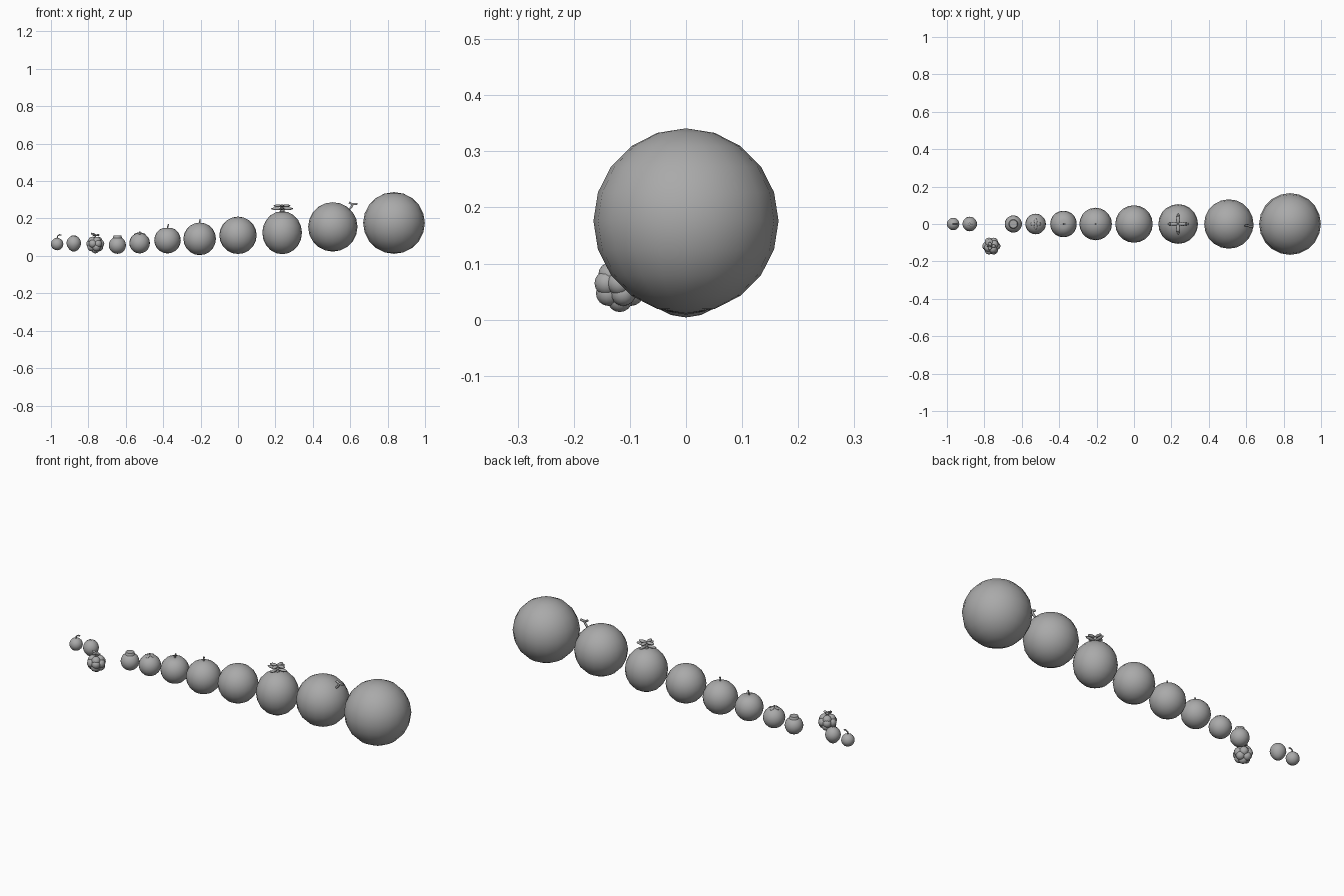
import bpy, bmesh, math
from mathutils import Matrix

if "Cube" in bpy.data.objects:
    bpy.data.objects.remove(bpy.data.objects["Cube"])

# dark grey shared by every part
grey = bpy.data.materials.new("dark_grey")
grey.diffuse_color = (0.4, 0.4, 0.4, 1)
grey.use_nodes = True
grey.node_tree.nodes["Principled BSDF"].inputs["Base Color"].default_value = grey.diffuse_color


def finish(bm, name):
    me = bpy.data.meshes.new(name)
    bmesh.ops.recalc_face_normals(bm, faces=bm.faces)
    for f in bm.faces:
        f.smooth = True
    bm.to_mesh(me)
    bm.free()
    me.materials.append(grey)
    ob = bpy.data.objects.new(name, me)
    bpy.context.collection.objects.link(ob)
    return ob


def ball(bm, x, y, z, r, rz=None, seg=20, rings=10):
    m = Matrix.Translation((x, y, z)) @ Matrix.Diagonal((r, r, rz or r, 1))
    return bmesh.ops.create_uvsphere(bm, u_segments=seg, v_segments=rings, radius=1, matrix=m)["verts"]


def fruit(name, x, z, r, rz=None, shape=None):
    bm = bmesh.new()
    for v in ball(bm, x, 0, z, r, rz):
        if shape:
            k = shape((v.co.z - z) / (rz or r))
            v.co.x = x + (v.co.x - x) * k
            v.co.y *= k
    return finish(bm, name)


def tube(name, pts, r):
    # swept stem
    cu = bpy.data.curves.new(name, "CURVE")
    cu.dimensions = "3D"
    cu.bevel_depth = r
    cu.bevel_resolution = 1
    cu.use_fill_caps = True
    cu.materials.append(grey)
    sp = cu.splines.new("POLY")
    sp.points.add(len(pts) - 1)
    for p, c in zip(sp.points, pts):
        p.co = (*c, 1)
    ob = bpy.data.objects.new(name, cu)
    bpy.context.collection.objects.link(ob)
    return ob


def leaves(name, origin, n, length, width, rise, thick=0.003, turn=0.0):
    # ring of flattened leaf blades around a centre
    bm = bmesh.new()
    for i in range(n):
        m = (Matrix.Translation(origin) @ Matrix.Rotation(turn + i * math.tau / n, 4, "Z")
             @ Matrix.Rotation(-rise, 4, "Y") @ Matrix.Translation((length / 2, 0, 0))
             @ Matrix.Diagonal((length / 2, width / 2, thick, 1)))
        bmesh.ops.create_uvsphere(bm, u_segments=8, v_segments=6, radius=1, matrix=m)
    return finish(bm, name)


# cherry
fruit("cherry", -0.967, 0.063, 0.033)
tube("cherry_stem", [(-0.967, 0, 0.093), (-0.965, 0, 0.106), (-0.955, 0, 0.113), (-0.944, 0, 0.112)], 0.0035)

# strawberry, narrowing downwards
fruit("strawberry", -0.878, 0.066, 0.039, 0.043, lambda t: 1 + 0.13 * min(t, 0))
leaves("strawberry_cap", (-0.878, 0, 0.108), 5, 0.018, 0.012, -0.25)

# grape cluster: stacked rings of berries
bm = bmesh.new()
gx, gy = -0.763, -0.118
for n, ring, z, turn in ((1, 0, 0.036, 0), (4, 0.021, 0.047, 0.3), (6, 0.026, 0.065, 0),
                         (4, 0.018, 0.08, 0.5)):
    for i in range(n):
        a = turn + i * math.tau / n
        ball(bm, gx + ring * math.cos(a), gy + ring * math.sin(a), z, 0.0225, seg=14, rings=8)
finish(bm, "grapes")
tube("grape_stem", [(gx, gy, 0.095), (gx, gy, 0.112), (gx - 0.01, gy, 0.117), (gx - 0.022, gy, 0.12)], 0.005)
leaves("grape_leaf", (gx, gy, 0.11), 3, 0.024, 0.018, 0.1, 0.005)

# knobbed orange
fruit("orange", -0.645, 0.057, 0.046)
bm = bmesh.new()
bmesh.ops.create_cone(bm, cap_ends=True, segments=20, radius1=0.026, radius2=0.021, depth=0.016,
                      matrix=Matrix.Translation((-0.645, 0, 0.1)))
ob = finish(bm, "orange_knob")
bpy.context.view_layer.objects.active = ob
ob.select_set(True)
bpy.ops.object.shade_smooth_by_angle(angle=0.6)

# persimmon
fruit("persimmon", -0.526, 0.068, 0.055)
leaves("persimmon_cap", (-0.526, 0, 0.125), 4, 0.032, 0.018, -0.3)
tube("persimmon_stem", [(-0.526, 0, 0.12), (-0.526, 0, 0.131)], 0.004)

# apple with a dimpled top
ap = fruit("apple", -0.377, 0.084, 0.071)
for v in ap.data.vertices:
    d = math.hypot(v.co.x + 0.377, v.co.y)
    if v.co.z > 0.1 and d < 0.03:
        v.co.z -= 0.25 * (0.03 - d)
tube("apple_stem", [(-0.377, 0, 0.143), (-0.376, 0, 0.158), (-0.37, 0, 0.17)], 0.004)

# pear
fruit("pear", -0.205, 0.091, 0.087)
tube("pear_stem", [(-0.205, 0, 0.172), (-0.203, 0, 0.198)], 0.004)

# peach
fruit("peach", 0.0, 0.11, 0.1)

# pineapple with layered crown
px = 0.236
fruit("pineapple", px, 0.124, 0.106, 0.115)
for i, (z, ln, rise, w) in enumerate(((0.251, 0.06, 0.03, 0.018), (0.268, 0.045, 0.0, 0.022))):
    leaves("pineapple_crown_%d" % (i + 1), (px, 0, z), 4, ln, w, rise, 0.007)
tube("pineapple_core", [(px, 0, 0.23), (px, 0, 0.27)], 0.012)

# melon with T-shaped stem
fruit("melon", 0.507, 0.155, 0.132)
tube("melon_stem", [(0.59, -0.01, 0.245), (0.605, -0.01, 0.26), (0.615, -0.01, 0.277)], 0.006)
tube("melon_stem_bar", [(0.594, -0.01, 0.286), (0.606, -0.01, 0.279), (0.62, -0.012, 0.276),
                        (0.638, -0.012, 0.279)], 0.006)

# watermelon
fruit("watermelon", 0.834, 0.176, 0.165)
